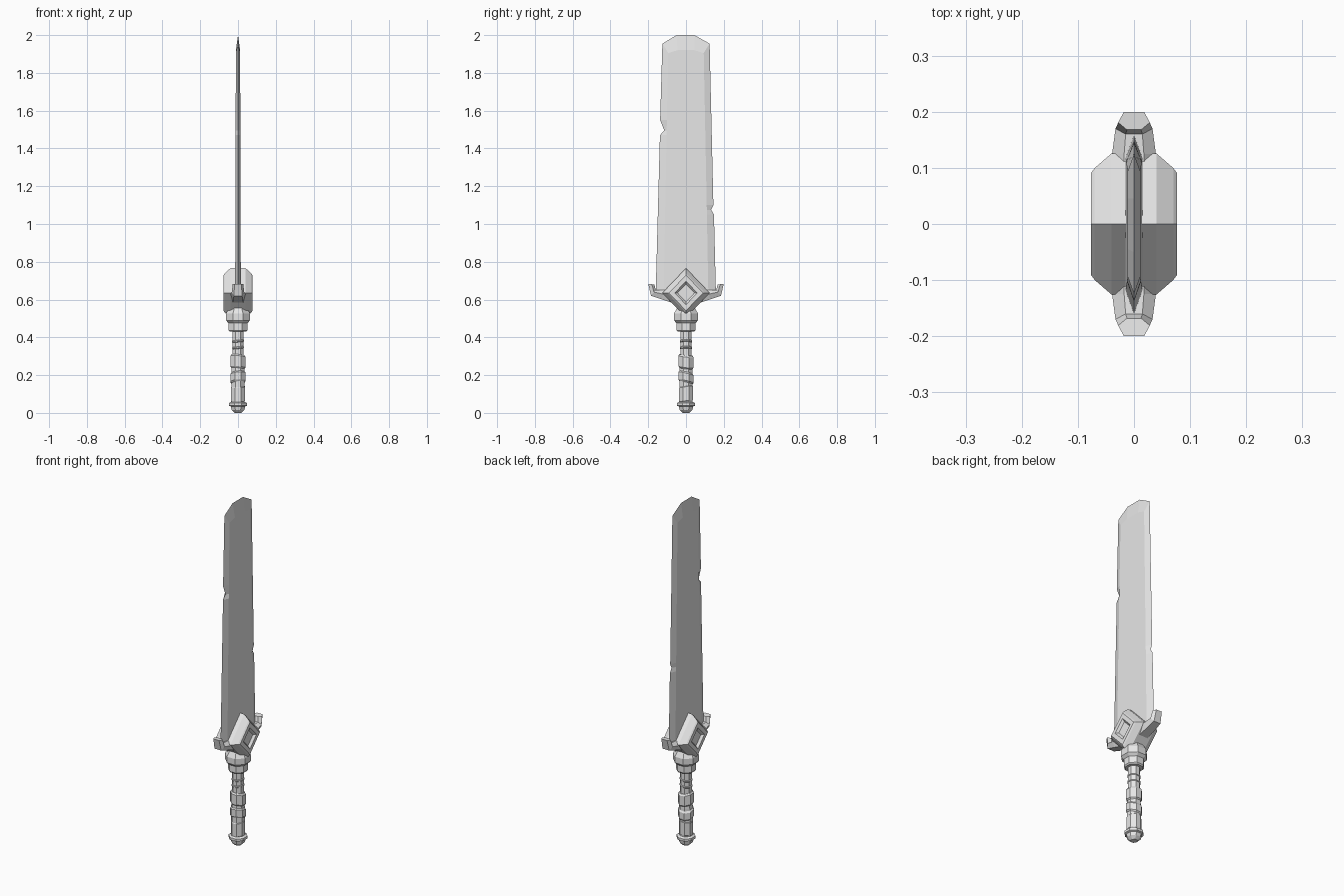
import bpy, bmesh, math

if "Cube" in bpy.data.objects:
    bpy.data.objects.remove(bpy.data.objects["Cube"], do_unlink=True)

steel = bpy.data.materials.new("plain_grey")
steel.diffuse_color = (0.8, 0.8, 0.8, 1)
steel.use_nodes = True
steel.node_tree.nodes["Principled BSDF"].inputs["Base Color"].default_value = (0.8, 0.8, 0.8, 1)


def finish(name, bm):
    bmesh.ops.recalc_face_normals(bm, faces=bm.faces)
    mesh = bpy.data.meshes.new(name)
    bm.to_mesh(mesh)
    bm.free()
    mesh.materials.append(steel)
    obj = bpy.data.objects.new(name, mesh)
    bpy.context.collection.objects.link(obj)
    return obj


def loft(name, rings):
    """Skin a list of equal-length point rings and cap both ends."""
    bm = bmesh.new()
    loops = [[bm.verts.new(p) for p in ring] for ring in rings]
    n = len(loops[0])
    for a, b in zip(loops, loops[1:]):
        for i in range(n):
            j = (i + 1) % n
            bm.faces.new((a[i], a[j], b[j], b[i]))
    bm.faces.new(loops[0])
    bm.faces.new(loops[-1])
    return finish(name, bm)


def turned(name, profile, tilt_x=0, tilt_y=0, sides=8):
    """Faceted upright turning from (radius, height) pairs, with slanted rings."""
    angles = [math.tau * (i + 0.5) / sides for i in range(sides)]
    k = 1 / math.cos(math.pi / sides)
    return loft(name, [[(r * k * math.cos(a), r * k * math.sin(a),
                         z + r * (tilt_x * math.cos(a) + tilt_y * math.sin(a)))
                        for a in angles] for r, z in profile])


# Blade: sharp chipped outline joined to two flat raised faces
outline = [(-0.16, 0.65), (-0.138, 1.47), (-0.115, 1.495), (-0.137, 1.55),
           (-0.125, 1.955), (-0.05, 2.0), (0.045, 2.0), (0.125, 1.955),
           (0.145, 1.10), (0.133, 1.075), (0.148, 1.05), (0.158, 0.65)]
bm = bmesh.new()
edge = [bm.verts.new((0, y, z)) for y, z in outline]
for side in (-1, 1):
    inner = []
    for y, z in outline:
        t = (z - 0.65) / 1.35
        half = 0.045 if z > 1.99 else 0.118 - 0.025 * t
        zi = min(z, 1.905) if z < 1.99 else 1.92
        inner.append(bm.verts.new((side * (0.015 - 0.004 * (zi - 0.65) / 1.35),
                                   math.copysign(half, y), zi)))
    for i in range(len(edge) - 1):
        bm.faces.new((edge[i], edge[i + 1], inner[i + 1], inner[i]))
    bm.faces.new((edge[-1], edge[0], inner[0], inner[-1]))
    bm.faces.new(inner)
finish("blade", bm)


# Diamond block with chamfered rims and a recessed panel on each side
def diamond(x, r):
    return [(x, r * 0.96, 0.635), (x, 0, 0.635 + r),
            (x, -r * 0.96, 0.635), (x, 0, 0.635 - r)]


half_block = [(0.04, 0.131), (0.07, 0.104), (0.077, 0.094),
              (0.077, 0.062), (0.064, 0.047)]
loft("guard_block", [diamond(-x, r) for x, r in reversed(half_block)]
     + [diamond(x, r) for x, r in half_block])


# Guard arms: faceted, swept outward with upturned tips
def arm_ring(side, y_low, y_high, low, high, w):
    mid = low + (high - low) * 0.6
    ym = y_low + (y_high - y_low) * 0.6
    return [(-w * 0.65, side * y_low, low), (w * 0.65, side * y_low, low),
            (w, side * ym, mid), (w * 0.45, side * y_high, high),
            (-w * 0.45, side * y_high, high), (-w, side * ym, mid)]


for side, label in ((-1, "front"), (1, "back")):
    loft(label + "_guard_arm", [
        arm_ring(side, 0.05, 0.05, 0.575, 0.65, 0.044),
        arm_ring(side, 0.125, 0.125, 0.60, 0.65, 0.039),
        arm_ring(side, 0.185, 0.16, 0.62, 0.652, 0.033),
        arm_ring(side, 0.20, 0.168, 0.683, 0.68, 0.028)])

# Stepped collar beneath the block
turned("upper_collar", [(0.05, 0.475), (0.064, 0.49), (0.064, 0.525), (0.045, 0.56)])
turned("lower_collar", [(0.044, 0.43), (0.05, 0.437), (0.05, 0.48), (0.045, 0.495)])

# Grip core, thin rings and slanted wrapped bands
turned("grip_core", [(0.034, 0.04), (0.034, 0.22), (0.029, 0.31), (0.029, 0.45)])
for i, z in enumerate((0.345, 0.38)):
    turned("grip_ring_%d" % (i + 1),
           [(0.029, z - 0.006), (0.033, z - 0.003), (0.033, z + 0.003), (0.029, z + 0.006)],
           tilt_x=0.1)
bands = [(0.055, 0.145, 0.036, 0.05, 0.15), (0.16, 0.215, 0.040, 0.1, -0.25),
         (0.235, 0.307, 0.039, -0.1, -0.12)]
for i, (low, high, r, tx, ty) in enumerate(bands):
    turned("grip_wrap_%d" % (i + 1),
           [(r - 0.006, low), (r, low + 0.008), (r, high - 0.008), (r - 0.006, high)], tx, ty)

# Pommel with a raised rim and tapered end
turned("pommel", [(0.018, 0.0), (0.034, 0.016), (0.038, 0.034), (0.047, 0.038),
                  (0.047, 0.052), (0.038, 0.058)])
